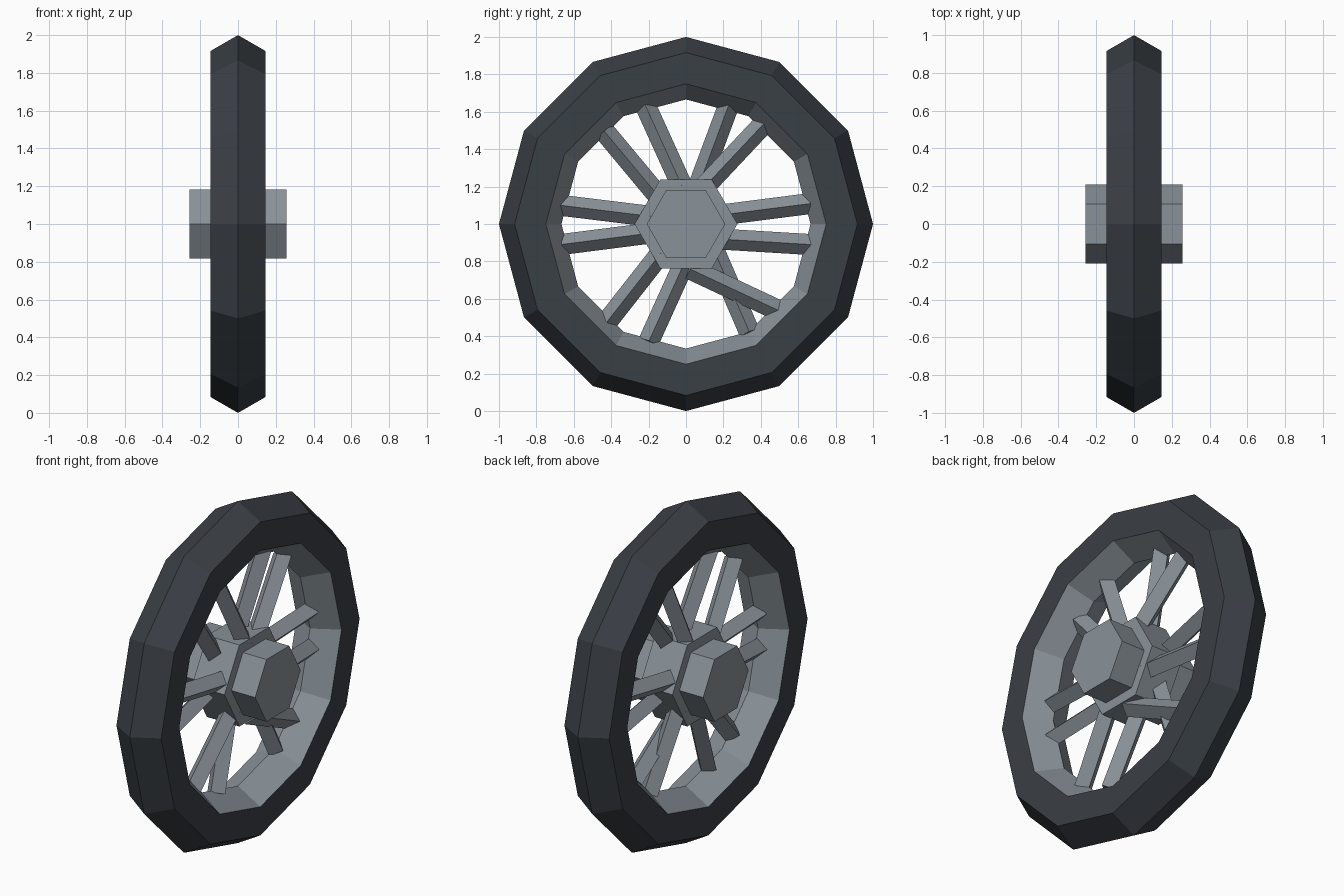
import bpy, math
from mathutils import Vector

if "Cube" in bpy.data.objects:
    bpy.data.objects.remove(bpy.data.objects["Cube"])

C = Vector((0, 0, 1))  # wheel centre, axle runs along x


def material(name, col):
    m = bpy.data.materials.new(name)
    m.diffuse_color = (*col, 1)
    m.use_nodes = True
    m.node_tree.nodes["Principled BSDF"].inputs["Base Color"].default_value = m.diffuse_color
    return m


rubber = material("dark rubber", (0.042, 0.050, 0.060))
metal = material("grey metal", (0.25, 0.285, 0.315))

# Tyre: 12-sided ring with hexagonal section, inward faces are the metal rim
bpy.ops.mesh.primitive_torus_add(location=C, rotation=(0, math.pi / 2, 0),
                                 major_segments=12, minor_segments=6,
                                 major_radius=0.833, minor_radius=0.167)
tyre = bpy.context.object
tyre.name = "tyre_and_rim"
tyre.data.materials.append(rubber)
tyre.data.materials.append(metal)
for p in tyre.data.polygons:
    p.use_smooth = False
    p.material_index = 1 if p.center.xy.length < 0.73 else 0


def prism(name, a, b, radius, sides):
    """Straight bar between two points, relative to the wheel centre."""
    a, b = Vector(a), Vector(b)
    d = b - a
    bpy.ops.mesh.primitive_cylinder_add(vertices=sides, radius=radius, depth=d.length)
    ob = bpy.context.object
    ob.name = name
    ob.location = C + (a + b) / 2
    # local y stays in the wheel plane, so bars show a ridge to the side
    z = d.normalized()
    if abs(z.x) > 0.9:
        ob.rotation_euler = (0, math.pi / 2, 0)
    else:
        ob.rotation_mode = 'QUATERNION'
        y = z.cross(Vector((1, 0, 0))).normalized()
        x = y.cross(z)
        from mathutils import Matrix
        ob.rotation_quaternion = Matrix((x, y, z)).transposed().to_quaternion()
    ob.data.materials.append(metal)
    return ob


# Hub: wide hexagonal body with a narrower axle cap on each side
prism("hub_body", (-0.105, 0, 0), (0.105, 0, 0), 0.275, 6)
prism("axle_cap_right", (0.10, 0, 0), (0.258, 0, 0), 0.21, 6)
prism("axle_cap_left", (-0.258, 0, 0), (-0.10, 0, 0), 0.21, 6)

# Spokes: six uneven pairs, as (hub y, hub z, rim y, rim z)
spokes = [(0.07, 0.21, 0.23, 0.64), (0.10, 0.20, 0.41, 0.53),
          (0.20, 0.05, 0.67, 0.11), (0.17, -0.08, 0.67, -0.11),
          (0.15, -0.14, 0.34, -0.58), (0.02, -0.24, 0.49, -0.46),
          (-0.01, -0.21, -0.20, -0.63), (-0.13, -0.15, -0.42, -0.52),
          (-0.20, -0.05, -0.67, -0.11), (-0.18, 0.04, -0.67, 0.10),
          (-0.14, 0.14, -0.44, 0.50), (-0.02, 0.20, -0.22, 0.64)]
for i, (hy, hz, ry, rz) in enumerate(spokes):
    side = 0.05 if i % 2 else -0.05
    prism(f"spoke_{i + 1}", (side, hy, hz), (0, ry, rz), 0.056, 4)
